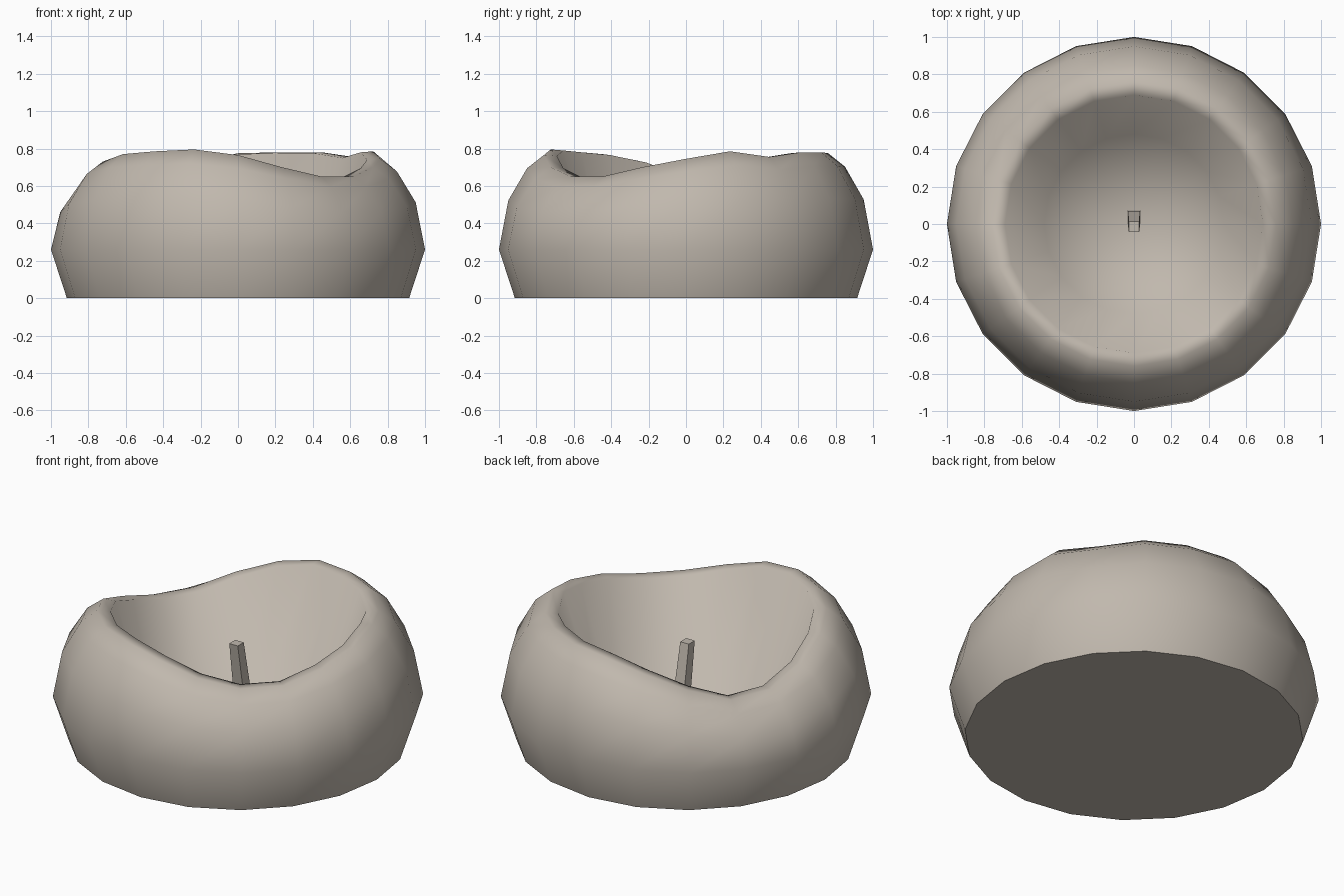
import bpy
import bmesh
from math import cos, sin, pi

cube = bpy.data.objects.get("Cube")
if cube:
    bpy.data.objects.remove(cube)


def make_material(name, colour):
    mat = bpy.data.materials.new(name)
    mat.use_nodes = True
    mat.diffuse_color = (*colour, 1)
    bsdf = mat.node_tree.nodes["Principled BSDF"]
    bsdf.inputs["Base Color"].default_value = (*colour, 1)
    bsdf.inputs["Roughness"].default_value = 0.8
    return mat


def make_object(name, bm, mat):
    bmesh.ops.recalc_face_normals(bm, faces=bm.faces[:])
    mesh = bpy.data.meshes.new(name)
    bm.to_mesh(mesh)
    bm.free()
    mesh.materials.append(mat)
    obj = bpy.data.objects.new(name, mesh)
    bpy.context.collection.objects.link(obj)
    return obj


def bridge(bm, rings):
    """Join each ring of vertices to the next with quads."""
    for low, high in zip(rings, rings[1:]):
        count = len(low)
        for i in range(count):
            j = (i + 1) % count
            bm.faces.new((low[i], low[j], high[j], high[i]))


clay = make_material("warm grey clay", (0.53, 0.48, 0.42))

# Wavy rim height around the bowl, one value per side
RIM = [0.745, 0.785, 0.755, 0.78, 0.78, 0.775, 0.72, 0.64, 0.565, 0.575,
       0.647, 0.73, 0.77, 0.785, 0.795, 0.765, 0.70, 0.65, 0.65, 0.70]
SIDES = len(RIM)
BULGE, FLOOR = 0.26, 0.08

# Radius and share of the rise from bulge to rim, ending at the inner lip
WALL = [(1.0, 0), (0.95, 0.52), (0.85, 0.86), (0.76, 1), (0.69, 0.99)]

# Bowl: rings lofted from the base, over the rim and down to the floor
bm = bmesh.new()


def ring(radius, heights):
    return [bm.verts.new((radius * cos(2 * pi * i / SIDES),
                          radius * sin(2 * pi * i / SIDES), h))
            for i, h in enumerate(heights)]


rings = [ring(0.915, [0] * SIDES)]
for radius, share in WALL:
    rings.append(ring(radius, [BULGE + share * (top - BULGE) for top in RIM]))
rings.append(ring(0.48, [FLOOR] * SIDES))
bridge(bm, rings)
bm.faces.new(rings[0][::-1])
centre = bm.verts.new((0, 0, FLOOR))
for i in range(SIDES):
    bm.faces.new((rings[-1][i], rings[-1][(i + 1) % SIDES], centre))
bowl = make_object("bowl", bm, clay)

# Smooth walls with a crisp edge around the flat base
for face in bowl.data.polygons:
    face.use_smooth = len(face.vertices) <= 4
for edge in bowl.data.edges:
    edge.use_edge_sharp = all(bowl.data.vertices[v].co.z < 0.001 for v in edge.vertices)

# Wick: a square post rising from the floor and bending forward
bm = bmesh.new()
sections = []
for half, y, z in [(0.034, 0.038, 0.06), (0.033, 0.034, 0.30), (0.028, -0.014, 0.575)]:
    sections.append([bm.verts.new((sx * half, y + sy * half, z))
                     for sx, sy in [(-1, -1), (1, -1), (1, 1), (-1, 1)]])
bridge(bm, sections)
bm.faces.new(sections[0][::-1])
bm.faces.new(sections[-1])
make_object("wick", bm, clay)
